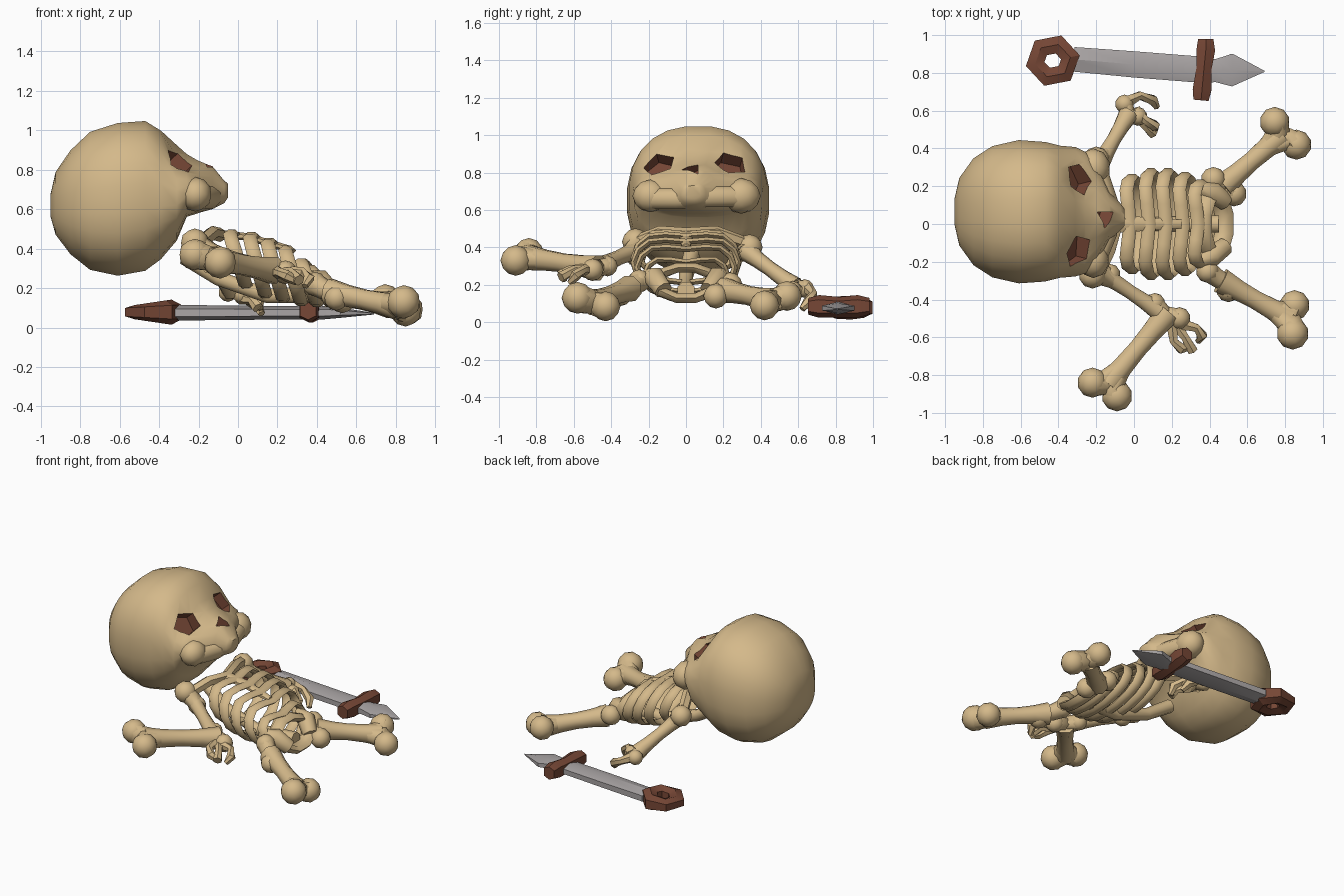
import bpy, bmesh, math
from mathutils import Vector as V, Matrix

if "Cube" in bpy.data.objects:
    bpy.data.objects.remove(bpy.data.objects["Cube"])


def material(name, rgb):
    m = bpy.data.materials.new(name)
    m.diffuse_color = (*rgb, 1)
    m.use_nodes = True
    m.node_tree.nodes["Principled BSDF"].inputs["Base Color"].default_value = m.diffuse_color
    return m


BONE = material("bone tan", (0.66, 0.485, 0.255))
BROWN = material("dark brown", (0.18, 0.062, 0.036))
STEEL = material("steel grey", (0.40, 0.375, 0.375))


def finish(bm, name, mats, angle=50):
    bmesh.ops.recalc_face_normals(bm, faces=bm.faces)
    me = bpy.data.meshes.new(name)
    bm.to_mesh(me)
    bm.free()
    for m in mats:
        me.materials.append(m)
    ob = bpy.data.objects.new(name, me)
    bpy.context.collection.objects.link(ob)
    if angle:
        bpy.ops.object.select_all(action='DESELECT')
        ob.select_set(True)
        bpy.context.view_layer.objects.active = ob
        bpy.ops.object.shade_smooth_by_angle(angle=math.radians(angle))
    return ob


def tube(bm, pts, radii, n=8, up=(0, 0, 1), e=2.0, closed=False, axis=None):
    """Sweep a superellipse of half sizes (side, up) along a path."""
    pts = [V(p) for p in pts]
    k, rings = len(pts), []
    for i, p in enumerate(pts):
        if closed:
            t = pts[(i + 1) % k] - pts[i - 1]
        else:
            t = pts[min(i + 1, k - 1)] - pts[max(i - 1, 0)]
        t = V(axis) if axis else t.normalized()
        s = V(up).cross(t).normalized()
        u = t.cross(s)
        r = radii[i] if isinstance(radii, list) else radii
        a, b = r if isinstance(r, tuple) else (r, r)
        ring = []
        for j in range(n):
            w = 2 * math.pi * (j + 0.5) / n
            c, d = math.cos(w), math.sin(w)
            c = math.copysign(abs(c) ** (2 / e), c)
            d = math.copysign(abs(d) ** (2 / e), d)
            ring.append(bm.verts.new(p + s * a * c + u * b * d))
        rings.append(ring)
    for i in range(k if closed else k - 1):
        A, B = rings[i], rings[(i + 1) % k]
        for j in range(n):
            bm.faces.new((A[j], A[(j + 1) % n], B[(j + 1) % n], B[j]))
    if not closed:
        bm.faces.new(rings[0])
        bm.faces.new(rings[-1])


def ball(bm, p, r, sub=2):
    size = r if isinstance(r, tuple) else (r, r, r)
    bmesh.ops.create_icosphere(bm, subdivisions=sub, radius=1,
                               matrix=Matrix.Translation(p) @ Matrix.Diagonal((*size, 1)))


def bone(name, p, q, r, lobes):
    """Shaft with a flared neck running into each round knuckle (x, y, z, radius)."""
    bm = bmesh.new()
    p, q = V(p), V(q)
    tube(bm, [p.lerp(q, f) for f in (0, .25, .5, .75, 1)],
         [r * 1.3, r * 1.05, r * .95, r * 1.05, r * 1.3])
    for x, y, z, s in lobes:
        c = V((x, y, z))
        near, far = (p, q) if (c - p).length < (c - q).length else (q, p)
        tube(bm, [near.lerp(far, .3), near.lerp(c, .3), c], [r * .8, s * .85, s * .95])
        ball(bm, c, s)
    return finish(bm, name, [BONE])


def strip(name, pts, radii, **kw):
    bm = bmesh.new()
    tube(bm, pts, radii, **kw)
    return finish(bm, name, [BONE])


# Skull: (x, z low, z high, half width)
sections = [(-.95, .56, .68, .07), (-.925, .47, .79, .18), (-.85, .37, .90, .285),
            (-.75, .29, .995, .35), (-.61, .26, 1.04, .382), (-.47, .285, 1.05, .372),
            (-.39, .345, 1.0, .352), (-.31, .44, .875, .345), (-.26, .56, .83, .325),
            (-.2, .58, .795, .28), (-.13, .60, .765, .13), (-.07, .63, .745, .07),
            (-.05, .66, .73, .045)]
bm = bmesh.new()
tube(bm, [(x, .065 - max(0, x + .3) * .12, (a + b) / 2) for x, a, b, w in sections],
     [(w, (b - a) / 2) for x, a, b, w in sections], n=24, e=2.35, axis=(1, 0, 0))
# raised ridge from brow to nose
for v in bm.verts:
    if -.35 < v.co.x < -.1 and v.co.z > .72:
        v.co.z += .055 * max(0, 1 - ((v.co.y - .045) / .15) ** 2)
skull = finish(bm, "skull", [BONE, BROWN])

# Eye sockets and nose hole, cut with brown inner faces
for name, pos, aim, r, n in (("eye_cutter_left", (-.35, .225, .795), (1, .25, .9), .09, 5),
                             ("eye_cutter_right", (-.35, -.13, .795), (1, -.25, .9), .09, 5),
                             ("nose_cutter", (-.205, .035, .775), (1, 0, .8), .058, 3)):
    aim = V(aim).normalized()
    bm = bmesh.new()
    tube(bm, [V(pos), V(pos) + aim * .3], (r, r * .9), n=n)
    for f in bm.faces:
        f.material_index = 1
    cutter = finish(bm, name, [BONE, BROWN], None)
    mod = skull.modifiers.new(name, 'BOOLEAN')
    mod.operation, mod.solver, mod.object = 'DIFFERENCE', 'EXACT', cutter
    cutter.hide_render = True
# Bake the cuts, then drop the cutters
me = bpy.data.meshes.new_from_object(skull.evaluated_get(bpy.context.evaluated_depsgraph_get()))
skull.modifiers.clear()
skull.data = me
for o in [o for o in bpy.data.objects if "cutter" in o.name]:
    bpy.data.objects.remove(o)

# Cheekbones and upper jaw
bm = bmesh.new()
for y, s in ((.295, 1), (-.19, .92)):
    ball(bm, (-.215, y, .675), (.09 * s, .105 * s, .095 * s))
tube(bm, [(-.19, -.17, .66), (-.14, -.05, .66), (-.13, .1, .67), (-.19, .28, .67)],
     (.055, .06))
finish(bm, "cheekbones", [BONE])

# Rib cage: tilted closed hoops that dip at the breastbone (x, half width, z low, z high)
for i, (cx, w, lo, hi) in enumerate(((-.01, .25, .21, .53), (.09, .28, .16, .52),
                                     (.18, .28, .14, .49), (.27, .26, .125, .45),
                                     (.35, .22, .12, .38))):
    pts = []
    for j in range(16):
        a = 2 * math.pi * j / 16
        s = math.sin(a)
        mid = max(0, s) ** 6
        pts.append((cx - .05 * s + .04 * mid, w * math.cos(a),
                    (lo + hi) / 2 + (hi - lo) / 2 * s - .06 * mid))
    strip(f"rib_{i + 1}", pts, (.018, .036), n=6, up=(1, 0, 0), closed=True)

# Spine, breastbone, collar bones
strip("spine", [(-.27, .03, .36), (-.1, 0, .25), (.15, 0, .16), (.45, 0, .17)],
      [.045, .04, .04, .05])
strip("breastbone", [(-.08, 0, .47), (.05, 0, .46), (.25, 0, .40)],
      [(.05, .025), (.04, .02), (.025, .02)])
strip("collar_bone", [(-.2, -.29, .42), (-.13, -.14, .48), (-.09, 0, .47), (-.13, .16, .48), (-.2, .32, .42)],
      .036, n=6)

# Pelvis: hoop and hip bones
strip("pelvis_ring", [(.42 - .06 * math.sin(a), .16 * math.cos(a), .21 + .085 * math.sin(a))
                      for a in [math.pi * j / 5 for j in range(10)]],
      (.03, .05), n=6, up=(1, 0, 0), closed=True)
for side in (1, -1):
    strip("hip_bone", [(.33, side * .2, .26), (.41, side * .17, .24), (.48, side * .12, .17)],
          [.03, .06, .05])

# Legs
bone("left_leg", (.47, .20, .17), (.78, .47, .115), .056,
     [(.42, .235, .20, .067), (.53, .16, .14, .067), (.745, .54, .14, .08), (.86, .42, .09, .08)])
bone("right_leg", (.46, -.30, .18), (.82, -.5, .105), .056,
     [(.39, -.25, .22, .062), (.50, -.35, .15, .064), (.85, -.43, .085, .08), (.84, -.58, .13, .085)])

# Arms
bone("left_arm", (-.18, .32, .38), (-.03, .58, .19), .042,
     [(-.2, .34, .4, .07), (-.05, .635, .18, .05), (.02, .57, .17, .05)])
bone("right_upper_arm", (-.17, -.26, .39), (.13, -.46, .30), .042,
     [(-.22, -.27, .43, .072), (-.13, -.27, .36, .06)])
bone("right_forearm", (.18, -.47, .29), (-.14, -.85, .345), .056,
     [(.11, -.42, .30, .055), (.24, -.50, .28, .06), (-.22, -.84, .37, .08), (-.09, -.91, .33, .082)])

# Fingers
fingers = {"left": [((-.03, .65, .18), (.03, .68, .15), (.1, .655, .11), (.12, .62, .07)),
                    ((.01, .6, .17), (.06, .55, .19), (.11, .52, .15), (.11, .5, .09)),
                    ((.01, .58, .15), (.07, .51, .14), (.1, .48, .1))],
           "right": [((.2, -.53, .28), (.21, -.62, .28), (.25, -.66, .26), (.3, -.65, .23)),
                     ((.22, -.53, .27), (.27, -.6, .28), (.31, -.67, .24)),
                     ((.25, -.53, .28), (.33, -.55, .28), (.36, -.59, .25), (.34, -.62, .21))]}
for hand, paths in fingers.items():
    for i, path in enumerate(paths):
        strip(f"{hand}_finger_{i + 1}", path, [.034, .024, .03, .018][:len(path)], n=6)

# Sword blade with pointed tip
bm = bmesh.new()
tube(bm, [(-.32, .872, .075), (0, .845, .075), (.38, .815, .075), (.43, .812, .075),
          (.52, .815, .075), (.69, .808, .07)],
     [(.075, .04), (.08, .036), (.08, .034), (.07, .034), (.1, .026), (.004, .004)], n=6)
finish(bm, "sword_blade", [STEEL], 30)

# Sword guard
bm = bmesh.new()
tube(bm, [(.355, .655, .085), (.36, .71, .085), (.37, .82, .08), (.38, .92, .085), (.38, .98, .085)],
     [(.045, .045), (.055, .06), (.045, .055), (.055, .06), (.045, .045)], n=6, e=2.6)
finish(bm, "sword_guard", [BROWN], 30)

# Ring pommel, thinner at its far end, with a small hole
bm = bmesh.new()
ring = [math.pi / 3 * j + .2 for j in range(6)]
tube(bm, [(-.43 + .095 * math.cos(a), .865 + .09 * math.sin(a), .078) for a in ring],
     [(.056, .05 + .014 * math.cos(a)) for a in ring], n=6, e=2.6, closed=True)
finish(bm, "sword_pommel", [BROWN], 30)
